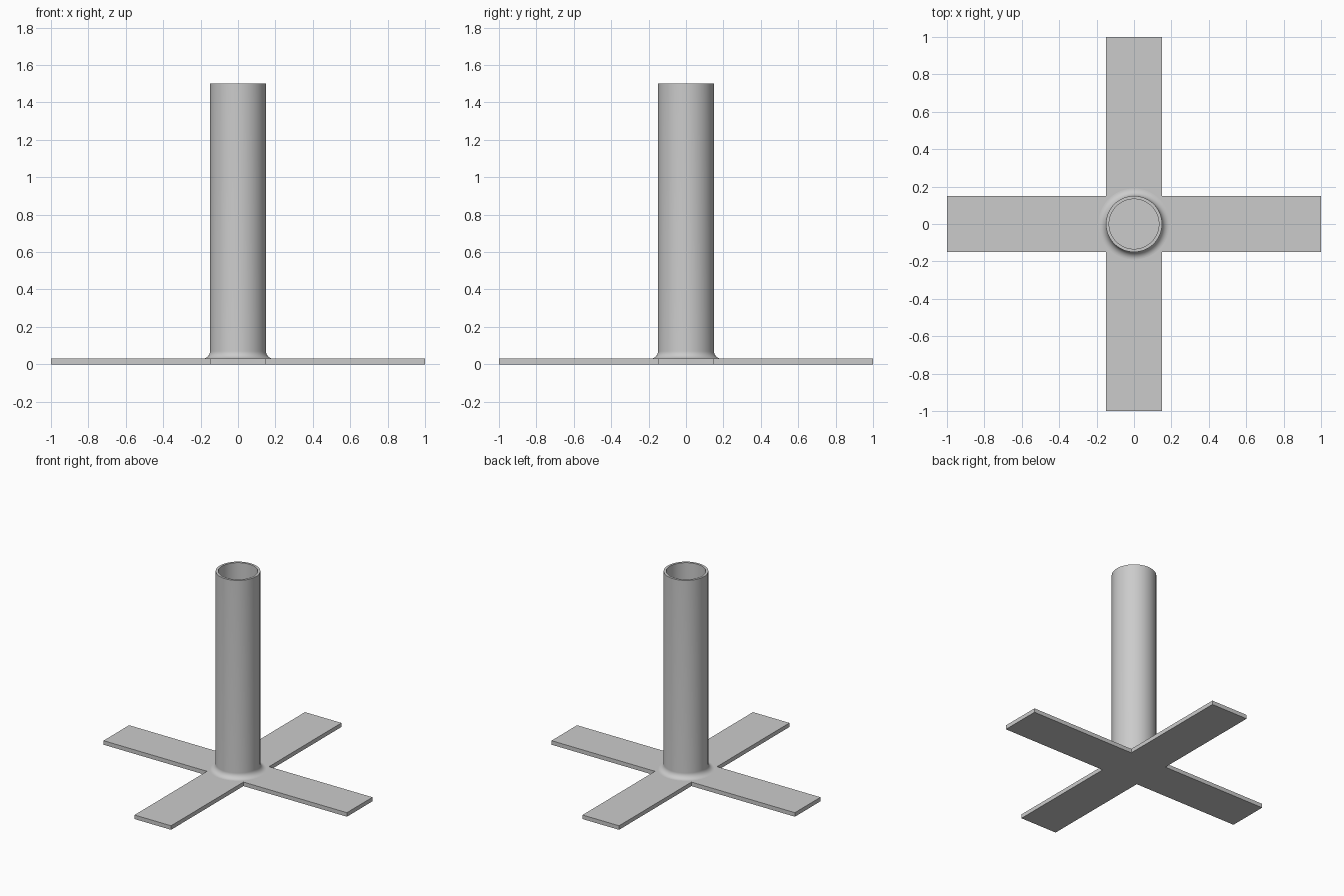
import bpy, bmesh, math

cube = bpy.data.objects.get("Cube")
if cube:
    bpy.data.objects.remove(cube, do_unlink=True)

REACH, HALF_WIDTH, THICK = 1.0, 0.15, 0.03
OUTER, INNER, HEIGHT, FILLET = 0.15, 0.133, 1.5, 0.04
SIDES, ARC_STEPS = 96, 10

grey = bpy.data.materials.new("plain_grey")
grey.use_nodes = True
colour = (0.6, 0.6, 0.6, 1)
grey.diffuse_color = colour
grey.node_tree.nodes["Principled BSDF"].inputs["Base Color"].default_value = colour


def finish(bm, name):
    bmesh.ops.recalc_face_normals(bm, faces=bm.faces)
    mesh = bpy.data.meshes.new(name)
    bm.to_mesh(mesh)
    bm.free()
    mesh.materials.append(grey)
    obj = bpy.data.objects.new(name, mesh)
    bpy.context.collection.objects.link(obj)
    return obj


# Cross-shaped base: one arm outline turned four times, then extruded
bm = bmesh.new()
arm = [(HALF_WIDTH, -HALF_WIDTH), (REACH, -HALF_WIDTH), (REACH, HALF_WIDTH)]
outline = []
for quarter in range(4):
    for x, y in arm:
        for _ in range(quarter):
            x, y = -y, x
        outline.append(bm.verts.new((x, y, 0)))
floor = bm.faces.new(outline)
top = bmesh.ops.extrude_face_region(bm, geom=[floor], use_keep_orig=True)
bmesh.ops.translate(bm, vec=(0, 0, THICK),
                    verts=[v for v in top["geom"] if isinstance(v, bmesh.types.BMVert)])
finish(bm, "cross_base")

# Hollow post: a lathed section with a concave fillet at its foot
section = []
for i in range(ARC_STEPS + 1):
    a = math.pi / 2 * i / ARC_STEPS
    section.append((OUTER + FILLET * (1 - math.sin(a)),
                    THICK + FILLET * (1 - math.cos(a))))
section += [(OUTER, HEIGHT), (INNER, HEIGHT), (INNER, THICK)]

bm = bmesh.new()
rings = []
for r, z in section:
    rings.append([bm.verts.new((r * math.cos(t), r * math.sin(t), z))
                  for t in (math.tau * k / SIDES for k in range(SIDES))])
for low, high in zip(rings, rings[1:] + rings[:1]):
    for k in range(SIDES):
        n = (k + 1) % SIDES
        bm.faces.new((low[k], low[n], high[n], high[k]))
post = finish(bm, "hollow_post")

bpy.ops.object.select_all(action="DESELECT")
post.select_set(True)
bpy.context.view_layer.objects.active = post
bpy.ops.object.shade_smooth_by_angle(angle=math.radians(30))
